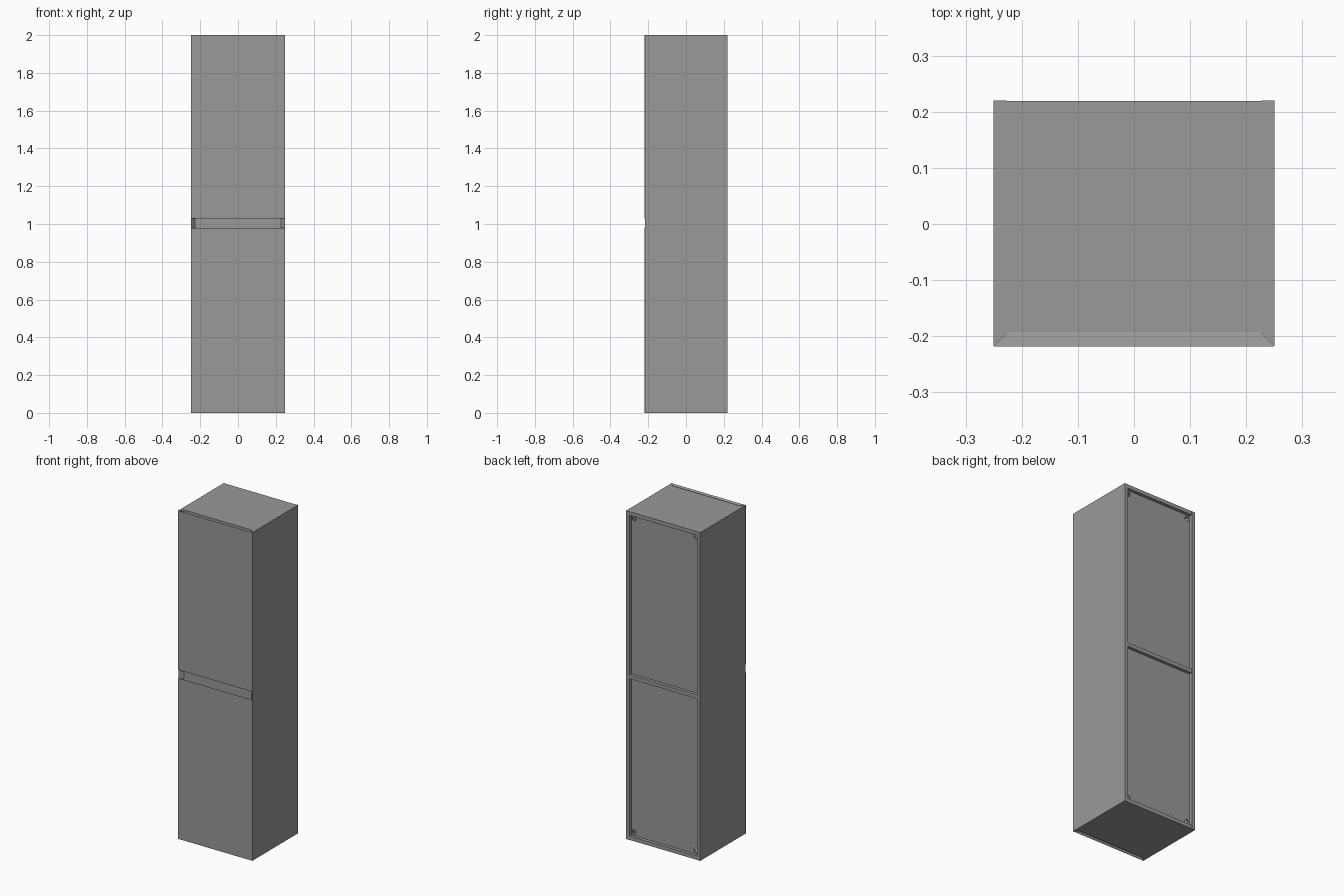
import bpy, bmesh
from mathutils import Matrix

if "Cube" in bpy.data.objects:
    bpy.data.objects.remove(bpy.data.objects["Cube"])

HW, T = 0.25, 0.023          # half width, board thickness
IN = HW - T                  # inner half width
BACK, CARCASS_FRONT = 0.22, -0.1935

grey = bpy.data.materials.new("dark_grey")
grey.diffuse_color = (0.32, 0.32, 0.32, 1)
grey.use_nodes = True
grey.node_tree.nodes["Principled BSDF"].inputs["Base Color"].default_value = grey.diffuse_color


def finish(name, bm):
    bmesh.ops.recalc_face_normals(bm, faces=bm.faces)
    me = bpy.data.meshes.new(name)
    bm.to_mesh(me)
    bm.free()
    me.materials.append(grey)
    ob = bpy.data.objects.new(name, me)
    bpy.context.collection.objects.link(ob)
    return ob


def prism(name, outline, z0, z1, bevel=0):
    """Extrude an xy outline from z0 to z1; bevel mitres the rear of both ends."""
    bm = bmesh.new()
    face = bm.faces.new([bm.verts.new((x, y, z0)) for x, y in outline])
    res = bmesh.ops.extrude_face_region(bm, geom=[face])
    verts = [g for g in res["geom"] if isinstance(g, bmesh.types.BMVert)]
    bmesh.ops.translate(bm, verts=verts, vec=(0, 0, z1 - z0))
    if bevel:
        rear = max(y for x, y in outline)
        for v in bm.verts:
            if v.co.y > rear - 1e-4:
                v.co.z += bevel if v.co.z < (z0 + z1) / 2 else -bevel
    return finish(name, bm)


def board(name, x0, x1, y0, y1, z0, z1):
    return prism(name, [(x0, y0), (x1, y0), (x1, y1), (x0, y1)], z0, z1)


# side panels with mitred front edges
for s, side in ((-1, "left"), (1, "right")):
    prism(side + "_side_panel",
          [(s * HW, BACK), (s * HW, -0.2178), (s * IN, -0.1948), (s * IN, BACK)], 0, 2)

# top, bottom and middle boards between the sides
for name, front, z0, z1 in (("bottom_board", CARCASS_FRONT, 0, T),
                            ("middle_board", CARCASS_FRONT + 0.018, 0.982, 1.005),
                            ("top_board", CARCASS_FRONT, 2 - T, 2)):
    board(name, -IN, IN, front, BACK - 0.001, z0, z1)

# rail closing the back of the finger groove
board("groove_rail", -IN, IN, CARCASS_FRONT, CARCASS_FRONT + 0.018, 0.94, 1.07)

# doors, mitred on all four edges, with the finger groove between them
door = [(-HW, -0.2185), (HW, -0.2185), (IN, -0.1955), (-IN, -0.1955)]
prism("lower_door", door, 0, 0.98, T)
prism("upper_door", door, 1.03, 2, T)

# recessed back panels with hanger holes in the outer corners
for name, z0, z1, hole_z in (("lower_back_panel", T, 0.982, T + 0.022),
                             ("upper_back_panel", 1.005, 2 - T, 2 - T - 0.022)):
    panel = board(name, -IN, IN, 0.192, 0.2, z0, z1)
    bm = bmesh.new()
    for s in (-1, 1):
        bmesh.ops.create_cone(
            bm, cap_ends=True, segments=20, radius1=0.014, radius2=0.014, depth=0.05,
            matrix=Matrix.Translation((s * (IN - 0.018), 0.196, hole_z)) @ Matrix.Rotation(1.5707963, 4, "X"))
    cutter = finish(name + "_hole_cutter", bm)
    cutter.hide_render = True
    cutter.hide_set(True)
    mod = panel.modifiers.new("holes", "BOOLEAN")
    mod.operation, mod.object, mod.solver = "DIFFERENCE", cutter, "EXACT"
